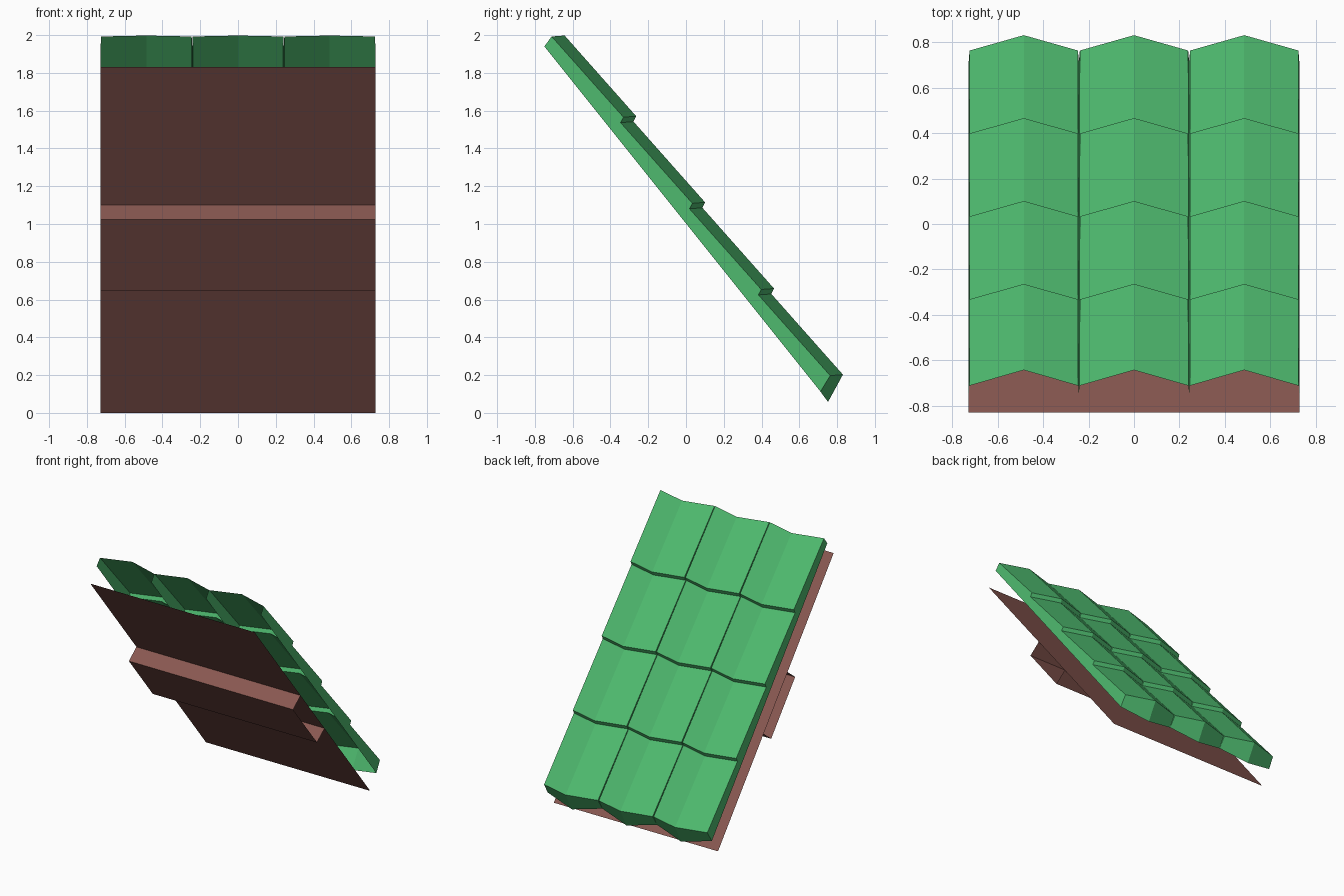
import bpy

if "Cube" in bpy.data.objects:
    bpy.data.objects.remove(bpy.data.objects["Cube"])

# Roof frame: s runs down the slope, n points out of the roof
ORIGIN_Y, ORIGIN_Z = -0.75, 1.94
S_Y, S_Z = 0.6247, -0.7809
N_Y, N_Z = 0.7809, 0.6247


def place(x, s, n):
    return (x, ORIGIN_Y + s * S_Y + n * N_Y, ORIGIN_Z + s * S_Z + n * N_Z)


def material(name, rgb):
    m = bpy.data.materials.new(name)
    m.diffuse_color = (*rgb, 1.0)
    m.use_nodes = True
    m.node_tree.nodes["Principled BSDF"].inputs["Base Color"].default_value = m.diffuse_color
    return m


green = material("green tile", (0.076, 0.485, 0.156))
brown = material("brown wood", (0.25, 0.098, 0.082))


def build(name, verts, faces, mat):
    me = bpy.data.meshes.new(name)
    me.from_pydata([place(*v) for v in verts], [], faces)
    me.materials.append(mat)
    me.update()
    ob = bpy.data.objects.new(name, me)
    bpy.context.collection.objects.link(ob)
    return ob


# Tile columns: four overlapping ridged rows, open underneath and at the top
ROWS, PITCH, COLUMN = 4, 0.584, 0.485


def half_width(n):
    return 0.2425 - 0.045 * n


def tile_column(name, cx):
    rings = []  # (edge s, edge n, ridge s, ridge n)
    for k in range(ROWS):
        o = k * PITCH
        rings.append((o - 0.017, 0.063, o + 0.022, 0.120))
        rings.append((o + 0.554, 0.093, o + 0.592, 0.149))
    rings.append((2.34, 0.0, 2.408, -0.003))  # foot of the closed lower end
    verts, faces = [], []
    for es, en, rs, rn in rings:
        w = half_width(en)
        verts += [(cx - w, es, en), (cx, rs, rn), (cx + w, es, en)]
    for i in range(len(rings) - 1):
        a, b = 3 * i, 3 * i + 3
        faces += [(a, b, b + 1, a + 1), (a + 1, b + 1, b + 2, a + 2)]
    # side walls
    w = half_width(0)
    first = len(verts)
    verts += [(cx - w, 0, 0), (cx + w, 0, 0)]
    left = [3 * i for i in range(len(rings))]
    faces.append([first] + left[::-1])
    faces.append([i + 2 for i in left] + [first + 1])
    return build(name, verts, faces, green)


for label, c in (("left", -1), ("middle", 0), ("right", 1)):
    tile_column(f"tile_column_{label}", c * COLUMN)


# Wooden parts: thin sheets swept across the roof from a side profile
def sheet(name, profile, half):
    verts = [(x, s, n) for s, n in profile for x in (-half, half)]
    faces = [(2 * i, 2 * i + 1, 2 * i + 3, 2 * i + 2)
             for i in range(len(profile) - 1)]
    return build(name, verts, faces, brown)


BOARD_N = -0.131
sheet("under_board", [(0.036, BOARD_N), (2.379, BOARD_N)], 0.7275)
sheet("support_beam", [(0.97, BOARD_N), (0.97, -0.254),
                       (1.455, -0.254), (1.455, BOARD_N)], 0.7275)
